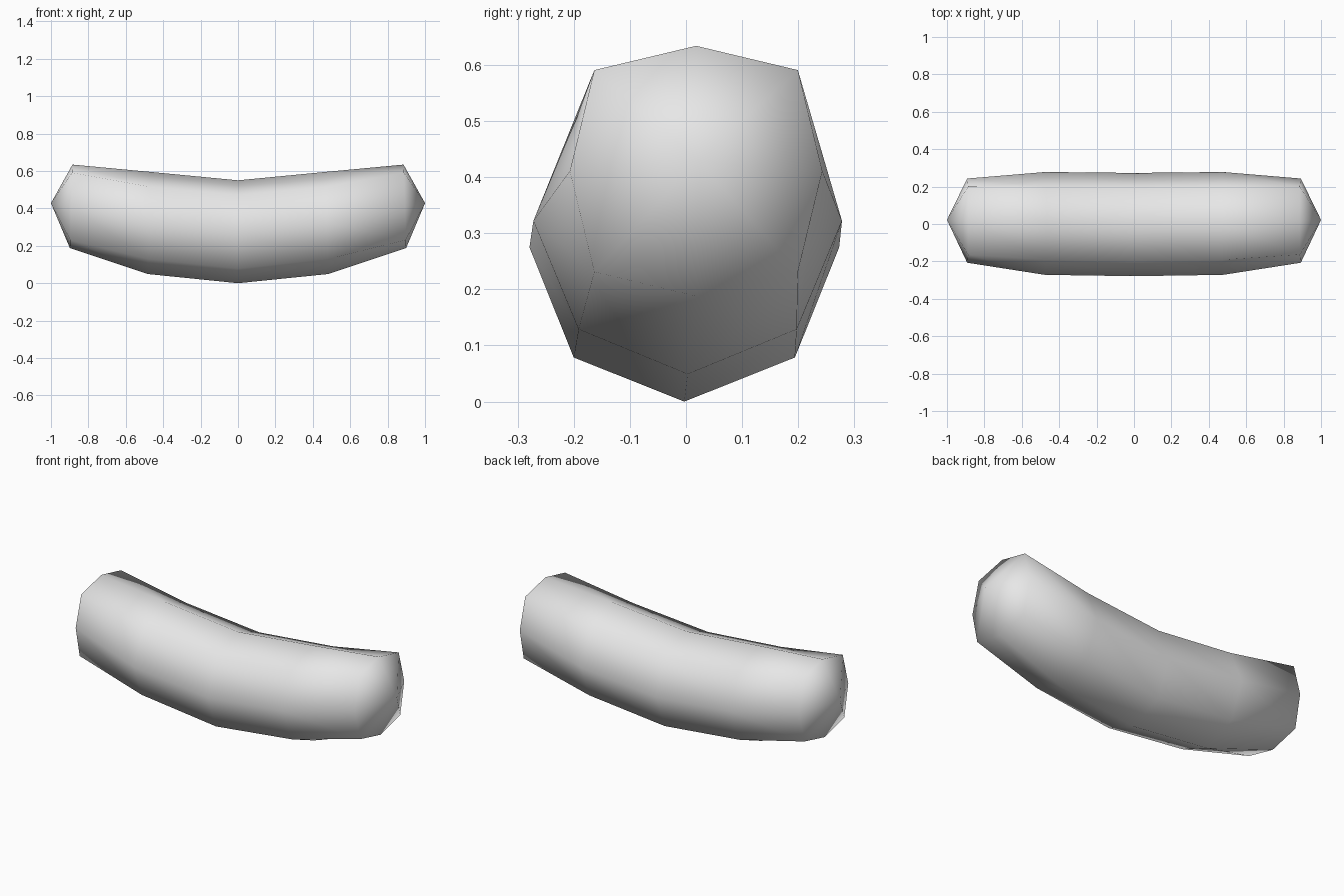
import bpy
import bmesh
from math import sin, cos, pi

cube = bpy.data.objects.get("Cube")
if cube:
    bpy.data.objects.remove(cube, do_unlink=True)

# One plain grey material
grey = bpy.data.materials.new("light_grey")
grey.use_nodes = True
grey.diffuse_color = (0.8, 0.8, 0.8, 1)
grey.node_tree.nodes["Principled BSDF"].inputs["Base Color"].default_value = (0.8, 0.8, 0.8, 1)

SIDES = 8
# Half of the bent body: x, centre y, centre z, half width, half height, corner fullness
half = [
    (0.0, -0.003, 0.275, 0.276, 0.275, 1.01),
    (0.475, 0.003, 0.322, 0.275, 0.273, 1.0),
    (0.892, 0.018, 0.411, 0.225, 0.223, 1.14),
]
TIP = (1.0, 0.022, 0.428)
rings = [(-r[0], *r[1:]) for r in reversed(half[1:])] + half


def add_ring(bm, x, cy, cz, width, height, fullness):
    """Eight-sided cross-section with fuller diagonal corners."""
    verts = []
    for i in range(SIDES):
        a = 2 * pi * i / SIDES
        k = fullness if i % 2 else 1.0
        tilt = -0.007 * sin(a) * (1 if x > 0 else -1 if x < 0 else 0)
        verts.append(bm.verts.new((x + tilt, cy + width * k * cos(a), cz + height * k * sin(a))))
    return verts


# Curved body
bm = bmesh.new()
loops = [add_ring(bm, *r) for r in rings]
for a, b in zip(loops, loops[1:]):
    for i in range(SIDES):
        j = (i + 1) % SIDES
        bm.faces.new((a[i], a[j], b[j], b[i]))

# Pointed ends
for side, loop in ((-1, loops[0]), (1, loops[-1])):
    tip = bm.verts.new((side * TIP[0], TIP[1], TIP[2]))
    for i in range(SIDES):
        bm.faces.new((loop[i], loop[(i + 1) % SIDES], tip))

bmesh.ops.recalc_face_normals(bm, faces=bm.faces[:])
for f in bm.faces:
    f.smooth = True

mesh = bpy.data.meshes.new("sausage")
bm.to_mesh(mesh)
bm.free()
mesh.materials.append(grey)
body = bpy.data.objects.new("sausage", mesh)
bpy.context.collection.objects.link(body)
